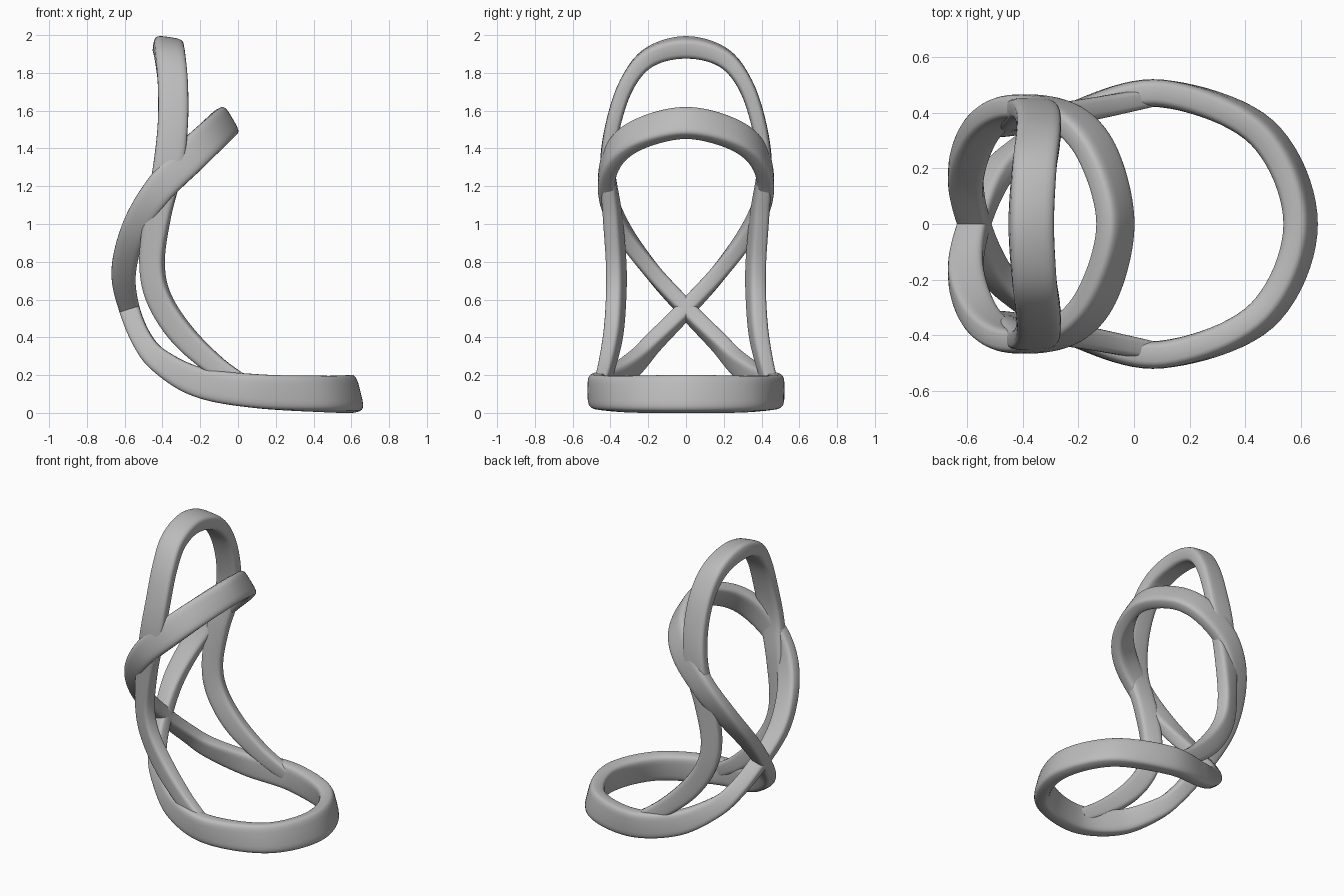
import bpy, bmesh, math
from mathutils import Vector

cube = bpy.data.objects.get("Cube")
if cube:
    bpy.data.objects.remove(cube, do_unlink=True)

grey = bpy.data.materials.new("plain grey")
grey.use_nodes = True
colour = (0.5, 0.5, 0.5, 1)
grey.diffuse_color = colour
grey.node_tree.nodes["Principled BSDF"].inputs["Base Color"].default_value = colour

STEPS, SIDES = 10, 28


def key(pos, wide, width, thick):
    return Vector(pos), Vector(wide).normalized(), Vector((width, thick))


def mirrored(k):
    flip = Vector((1, -1, 1))
    return k[0] * flip, k[1] * flip, k[2].copy()


def spline(a, b, c, d, t):
    return 0.5 * (2 * b + (c - a) * t + (2 * a - 5 * b + 4 * c - d) * t * t
                  + (3 * b - a - 3 * c + d) * t ** 3)


def sweep(name, keys, closed):
    """Sweep a rounded bar section through keyed positions, tilts and sizes."""
    n = len(keys)
    pick = (lambda i: keys[i % n]) if closed else (lambda i: keys[max(0, min(n - 1, i))])
    frames = []
    for i in range(n if closed else n - 1):
        group = [pick(i + o) for o in (-1, 0, 1, 2)]
        for s in range(STEPS):
            frames.append([spline(*(g[c] for g in group), s / STEPS) for c in range(3)])
    if not closed:
        frames.append(list(keys[-1]))
    bm = bmesh.new()
    rings = []
    m = len(frames)
    for i, (p, w, size) in enumerate(frames):
        if closed:
            tangent = frames[(i + 1) % m][0] - frames[i - 1][0]
        else:
            tangent = frames[min(i + 1, m - 1)][0] - frames[max(i - 1, 0)][0]
        tangent.normalize()
        u = (w - tangent * w.dot(tangent)).normalized()
        v = tangent.cross(u)
        ring = []
        for j in range(SIDES):
            a = math.tau * j / SIDES
            c, s = math.cos(a), math.sin(a)
            cu = math.copysign(abs(c) ** 0.5, c) * size.x / 2
            cv = math.copysign(abs(s) ** 0.5, s) * size.y / 2
            ring.append(bm.verts.new(p + u * cu + v * cv))
        rings.append(ring)
    for i in range(m if closed else m - 1):
        a, b = rings[i], rings[(i + 1) % m]
        for j in range(SIDES):
            k = (j + 1) % SIDES
            bm.faces.new((a[j], a[k], b[k], b[j]))
    if not closed:
        bm.faces.new(rings[0])
        bm.faces.new(rings[-1])
    bmesh.ops.recalc_face_normals(bm, faces=bm.faces)
    mesh = bpy.data.meshes.new(name)
    bm.to_mesh(mesh)
    bm.free()
    mesh.materials.append(grey)
    obj = bpy.data.objects.new(name, mesh)
    bpy.context.collection.objects.link(obj)
    bpy.ops.object.select_all(action="DESELECT")
    obj.select_set(True)
    bpy.context.view_layer.objects.active = obj
    bpy.ops.object.shade_smooth_by_angle(angle=math.radians(50))


# Seat ring that crosses over behind and rises into the backrest hoop
half = [
    key((0.60, 0, 0.10), (-0.25, 0, 1), 0.20, 0.10),
    key((0.46, 0.33, 0.10), (-0.2, -0.1, 1), 0.19, 0.10),
    key((0.10, 0.47, 0.115), (0, 0, 1), 0.18, 0.10),
    key((-0.20, 0.40, 0.16), (0.2, 0, 1), 0.16, 0.09),
    key((-0.40, 0.27, 0.265), (0.5, 0, 0.85), 0.13, 0.09),
    key((-0.50, 0.17, 0.375), (0.75, 0, 0.6), 0.11, 0.09),
    key((-0.575, 0, 0.55), (0.95, 0, 0.3), 0.11, 0.09),
    key((-0.605, -0.18, 0.75), (1, 0, 0), 0.13, 0.09),
    key((-0.545, -0.345, 0.98), (0.9, 0, -0.4), 0.14, 0.09),
    key((-0.42, -0.42, 1.18), (0.76, 0, -0.64), 0.16, 0.09),
    key((-0.25, -0.385, 1.36), (0.7, 0, -0.7), 0.18, 0.09),
    key((-0.13, -0.25, 1.475), (0.6, 0, -0.78), 0.175, 0.09),
    key((-0.067, 0, 1.535), (0.5, 0, -0.85), 0.17, 0.09),
]
sweep("seat_and_backrest_loop", half + [mirrored(k) for k in half[-2:0:-1]], True)

# Tall rear arch whose feet run into the sides of the seat ring
side = [
    key((0.05, 0.455, 0.14), (0.5, 0, 0.85), 0.09, 0.07),
    key((-0.12, 0.42, 0.25), (0.55, 0.1, 0.8), 0.11, 0.08),
    key((-0.30, 0.385, 0.42), (0.7, 0.2, 0.65), 0.13, 0.09),
    key((-0.42, 0.37, 0.61), (0.85, 0.3, 0.4), 0.13, 0.09),
    key((-0.455, 0.37, 0.80), (1, 0.35, 0), 0.13, 0.09),
    key((-0.425, 0.39, 1.05), (1, 0.2, -0.2), 0.14, 0.09),
    key((-0.37, 0.415, 1.30), (1, 0, -0.2), 0.16, 0.08),
    key((-0.345, 0.385, 1.53), (1, 0, -0.05), 0.16, 0.08),
    key((-0.345, 0.31, 1.745), (1, 0, 0), 0.16, 0.085),
    key((-0.36, 0.19, 1.885), (1, 0, -0.1), 0.16, 0.1),
]
top = key((-0.37, 0, 1.935), (1, 0, -0.15), 0.16, 0.11)
sweep("rear_arch", side + [top] + [mirrored(k) for k in reversed(side)], False)
